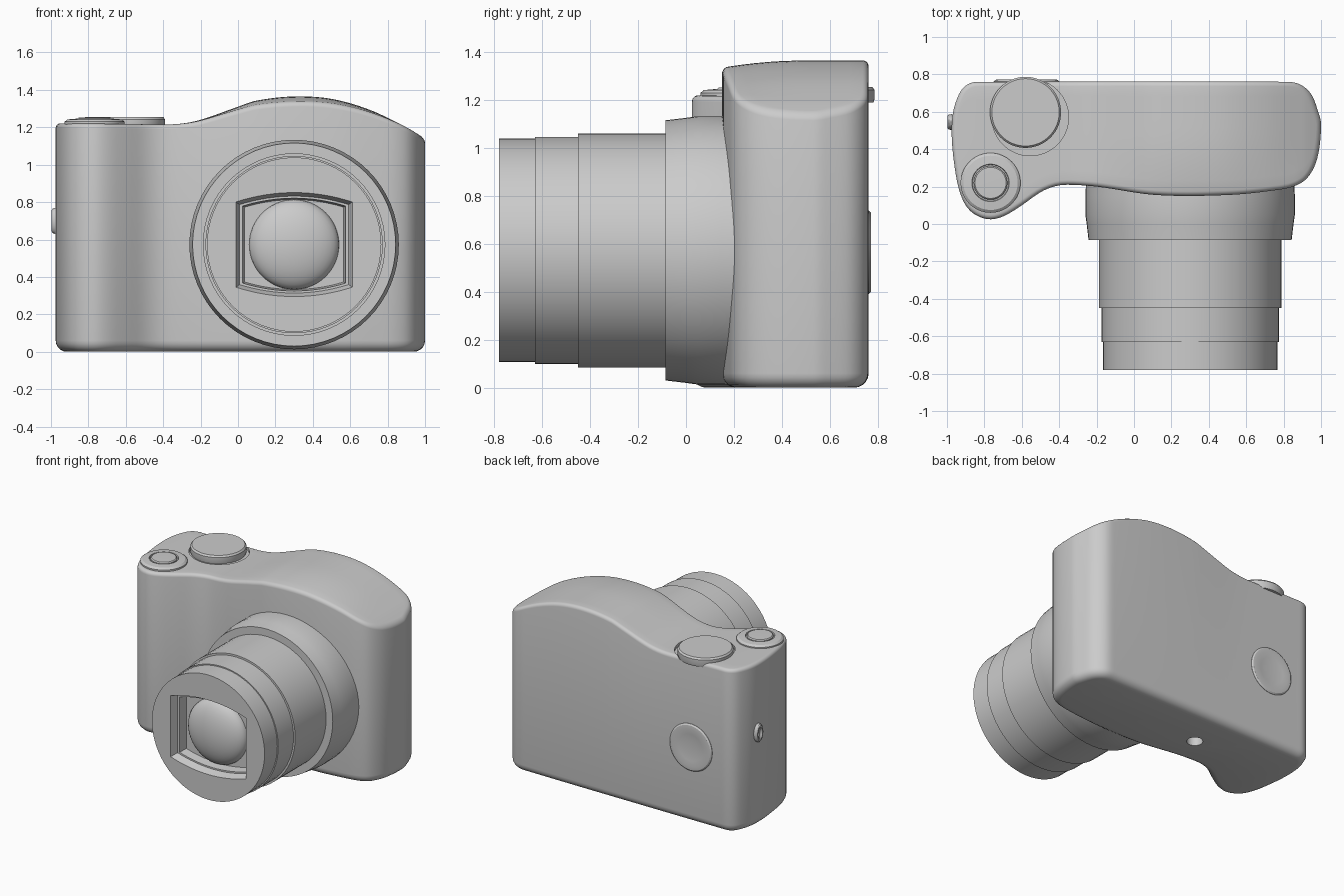
import bpy, bmesh
from math import sin, cos, pi, acos, radians

if "Cube" in bpy.data.objects:
    bpy.data.objects.remove(bpy.data.objects["Cube"])


def make(name, verts, faces, angle=30):
    mesh = bpy.data.meshes.new(name)
    mesh.from_pydata(verts, [], faces)
    bm = bmesh.new()
    bm.from_mesh(mesh)
    bmesh.ops.remove_doubles(bm, verts=bm.verts, dist=1e-5)
    bmesh.ops.recalc_face_normals(bm, faces=bm.faces)
    bm.to_mesh(mesh)
    bm.free()
    ob = bpy.data.objects.new(name, mesh)
    bpy.context.collection.objects.link(ob)
    smooth(ob, angle)
    return ob


def activate(ob):
    bpy.ops.object.select_all(action='DESELECT')
    ob.select_set(True)
    bpy.context.view_layer.objects.active = ob


def smooth(ob, angle=30):
    activate(ob)
    bpy.ops.object.shade_smooth_by_angle(angle=radians(angle))


def lathe(name, profile, loc, axis='Z', seg=64):
    """Revolve (radius, height) points; axis 'Y' points height to the front."""
    verts, faces = [], []
    for r, h in profile:
        for k in range(seg):
            a = 2 * pi * k / seg
            p = (r * cos(a), r * sin(a), h) if axis == 'Z' else (r * cos(a), -h, r * sin(a))
            verts.append([p[i] + loc[i] for i in range(3)])
    for i in range(len(profile) - 1):
        for k in range(seg):
            n = (k + 1) % seg
            faces.append((i * seg + k, i * seg + n, (i + 1) * seg + n, (i + 1) * seg + k))
    for i in (0, len(profile) - 1):
        if profile[i][0] > 0:
            faces.append(tuple(range(i * seg, (i + 1) * seg)))
    return make(name, verts, faces)


def cut(ob, cutter):
    mod = ob.modifiers.new("cut", 'BOOLEAN')
    mod.operation, mod.solver, mod.object = 'DIFFERENCE', 'EXACT', cutter
    activate(ob)
    bpy.ops.object.modifier_apply(modifier=mod.name)
    bpy.data.objects.remove(cutter)
    smooth(ob)


def curve(pts, t):
    """Smooth interpolation through (t, value) points."""
    n = len(pts)
    t = min(max(t, pts[0][0]), pts[-1][0])
    i = max(k for k in range(n - 1) if pts[k][0] <= t)

    def slope(k):
        a, b = pts[max(k - 1, 0)], pts[min(k + 1, n - 1)]
        return (b[1] - a[1]) / (b[0] - a[0])
    (t0, v0), (t1, v1) = pts[i], pts[i + 1]
    d = t1 - t0
    s = (t - t0) / d
    return ((2 * s**3 - 3 * s**2 + 1) * v0 + (s**3 - 2 * s**2 + s) * d * slope(i)
            + (3 * s**2 - 2 * s**3) * v1 + (s**3 - s**2) * d * slope(i + 1))


# Body: plan outline split in a front and a back curve, and a humped top
X0, X1, N = -0.975, 1.0, 90
MID, HALF = (X0 + X1) / 2, (X1 - X0) / 2
front = [(X0, .5), (-.965, .35), (-.94, .2), (-.9, .1), (-.84, .045), (-.765, .025),
         (-.69, .045), (-.6, .1), (-.5, .17), (-.43, .2), (-.36, .21), (-.2, .2),
         (.12, .155), (.5, .155), (.75, .18), (.85, .2), (.92, .24), (.97, .32), (.99, .4), (X1, .53)]
back = [(X0, .5), (-.97, .58), (-.95, .66), (-.92, .72), (-.87, .755), (-.8, .76),
        (.82, .76), (.89, .745), (.95, .69), (.985, .6), (X1, .53)]
top = [(-1, 1.22), (-.8, 1.222), (-.4, 1.215), (-.3, 1.22), (-.2, 1.24), (0, 1.31), (.1, 1.343),
       (.3, 1.365), (.5, 1.352), (.7, 1.295), (.9, 1.2), (1, 1.14)]


def to_angle(pts):
    return [(acos(max(-1, min(1, (MID - x) / HALF))), y) for x, y in pts]


def top_z(x, y):
    z = curve(top, x)
    hump = min(max((z - 1.215) / .15, 0), 1)
    return z - .03 * hump * max(0, (.5 - y) / .35) ** 2


angles = [pi * i / N for i in range(N + 1)]
fa, ba = to_angle(front), to_angle(back)
loop = [(MID - HALF * cos(a), curve(fa, a)) for a in angles]
loop += [(MID - HALF * cos(a), curve(ba, a)) for a in reversed(angles[1:-1])]
M = len(loop)


def inset(d):
    out = []
    for i, (x, y) in enumerate(loop):
        (ax, ay), (bx, by) = loop[i - 1], loop[(i + 1) % M]
        tx, ty = bx - ax, by - ay
        n = (tx * tx + ty * ty) ** .5
        out.append((x - ty / n * d, y + tx / n * d))
    return out


verts, faces = [], []
steps = [pi / 2 * i / 5 for i in range(6)]
RB, RT = .06, .025
for a in steps:
    verts += [(x, y, RB * (1 - sin(a))) for x, y in inset(RB * (1 - cos(a)))][:]
rings = 6
verts = []
for a in reversed(steps):
    verts += [(x, y, RB * (1 - sin(a))) for x, y in inset(RB * (1 - cos(a)))]
verts = []
for a in steps:                                   # rounded bottom edge
    verts += [(x, y, RB * (1 - cos(a))) for x, y in inset(RB * (1 - sin(a)))]
for a in steps:                                   # rounded top edge
    verts += [(x, y, top_z(x, y) - RT * (1 - sin(a))) for x, y in inset(RT * (1 - cos(a)))]
for r in range(11):
    for k in range(M):
        n = (k + 1) % M
        faces.append((r * M + k, r * M + n, (r + 1) * M + n, (r + 1) * M + k))
faces.append(tuple(range(M)))
ROWS = 10
rim = verts[11 * M:]
base = len(verts)
for i in range(N + 1):                            # curved top cap
    p, q = rim[i], rim[(M - i) % M]
    for j in range(ROWS + 1):
        s = j / ROWS
        x, y = p[0] + (q[0] - p[0]) * s, p[1] + (q[1] - p[1]) * s
        verts.append((x, y, top_z(x, y)))
for i in range(N):
    for j in range(ROWS):
        a = base + i * (ROWS + 1) + j
        quad = (a, a + 1, a + ROWS + 2, a + ROWS + 1)
        if i == 0:
            quad = (base, a + ROWS + 2, a + ROWS + 1)
        elif i == N - 1:
            quad = (a, a + 1, base + N * (ROWS + 1))
        faces.append(quad)
body = make("camera_body", verts, faces)

# Dial pocket and tripod socket
cut(body, lathe("pocket_cutter", [(.205, 1.195), (.205, 1.5)], (-.555, .57, 0)))
cut(body, lathe("socket_cutter", [(.055, -.1), (.055, .08)], (-.16, .45, 0), seg=32))

# Mode dial and shutter button
lathe("mode_dial", [(.185, 1.19), (.19, 1.205), (.19, 1.243), (.18, 1.255), (0, 1.255)], (-.58, .597, 0))
lathe("shutter_ring", [(.16, 1.19), (.16, 1.23), (.145, 1.242), (.1, 1.246), (.097, 1.235), (0, 1.235)],
      (-.767, .22, 0))
lathe("shutter_button", [(.09, 1.2), (.09, 1.246), (.083, 1.253), (0, 1.255)], (-.767, .22, 0))

# Telescoping lens
LENS = (.3, 0, .573)
lathe("lens_base", [(.555, -.25), (.56, -.15), (.56, -.05), (.553, .0), (.543, .085)], LENS, 'Y')
lathe("barrel_rear", [(.488, -.2), (.488, .45)], LENS, 'Y')
lathe("barrel_middle", [(.474, .3), (.474, .63)], LENS, 'Y')
barrel = lathe("barrel_front", [(.466, .55), (.466, .78)], LENS, 'Y')


# Arched stepped window in the front barrel
def arch(w, h, b, y, n=16):
    low = [(-w + 2 * w * i / n, -h - b * (1 - (2 * i / n - 1) ** 2)) for i in range(n + 1)]
    pts = low + [(x, -z) for x, z in reversed(low)]
    return [(LENS[0] + x, y, LENS[2] + z) for x, z in pts]


levels = [(.313, .23, .05, -.80), (.311, .228, .05, -.78), (.292, .214, .045, -.725),
          (.275, .206, .042, -.725), (.265, .2, .04, -.66)]
verts = [v for lv in levels for v in arch(*lv)]
K = len(verts) // len(levels)
faces = [(r * K + k, r * K + (k + 1) % K, (r + 1) * K + (k + 1) % K, (r + 1) * K + k)
         for r in range(len(levels) - 1) for k in range(K)]
faces += [tuple(range(K)), tuple(range(len(verts) - K, len(verts)))]
cut(barrel, make("window_cutter", verts, faces))

# Front glass
lathe("lens_glass", [(.24, .65)] + [(.24 * cos(a), .66 + .1 * sin(a)) for a in
      [pi / 2 * i / 10 for i in range(10)]] + [(0, .76)], LENS, 'Y')

# Rear control pad, slightly dished
lathe("control_pad", [(.175, .02), (.175, -.003), (.165, -.011), (.14, -.013), (.1, -.008),
                      (.05, -.005), (0, -.004)], (-.575, .76, .565), 'Y')

# Strap eyelet on the left side
bpy.ops.mesh.primitive_torus_add(location=(-.978, .545, .7), rotation=(0, pi / 2, 0),
                                 major_radius=.05, minor_radius=.02,
                                 major_segments=32, minor_segments=10)
eyelet = bpy.context.object
eyelet.name = "strap_eyelet"
eyelet.scale = (1, .6, 1)
smooth(eyelet)
bpy.ops.mesh.primitive_cylinder_add(radius=.01, depth=.1, vertices=16, location=(-.982, .545, .7))
bpy.context.object.name = "strap_bar"
smooth(bpy.context.object)
